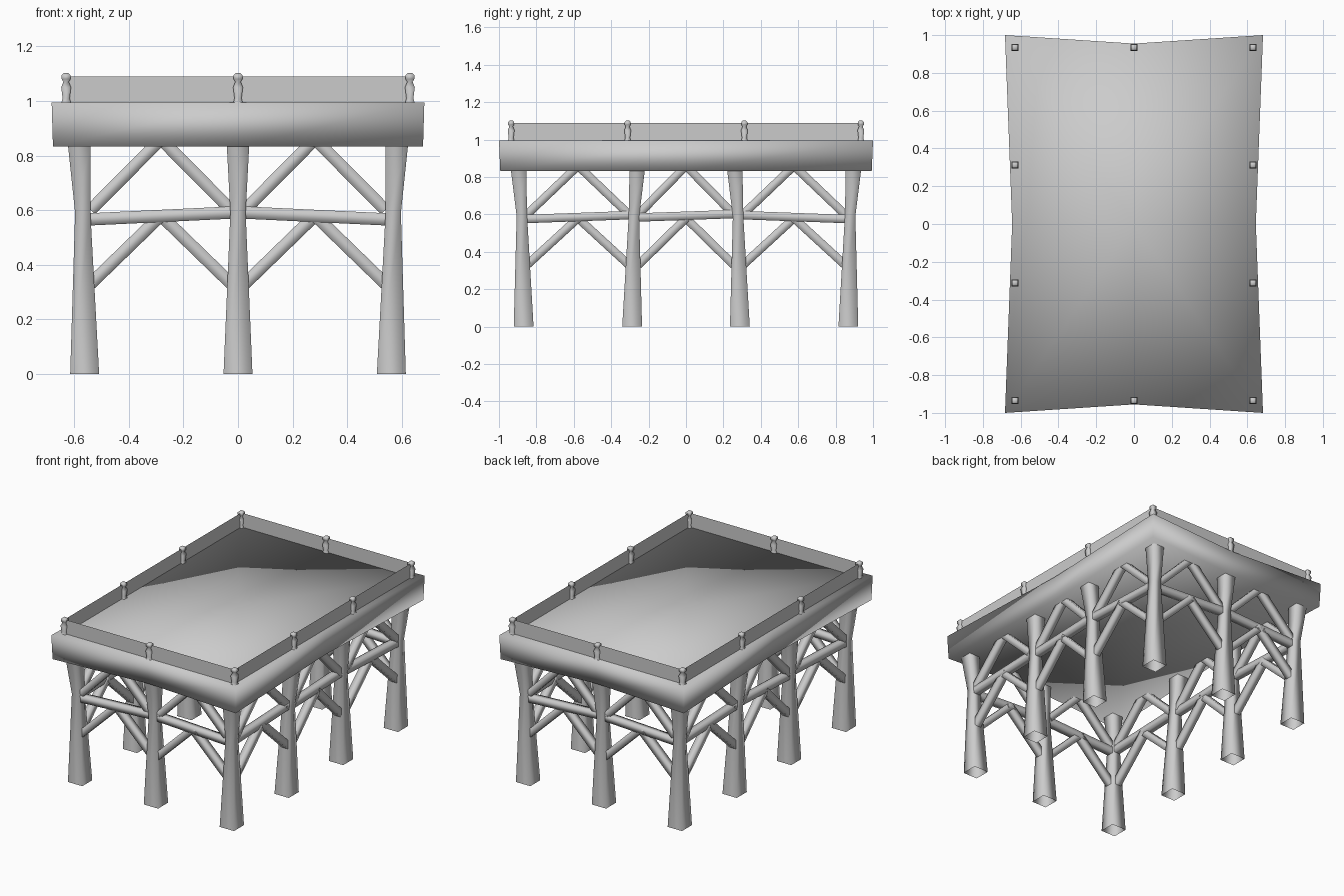
import bpy, bmesh
from mathutils import Vector

cube = bpy.data.objects.get("Cube")
if cube:
    bpy.data.objects.remove(cube, do_unlink=True)

grey = bpy.data.materials.new("plain_grey")
grey.use_nodes = True
grey.diffuse_color = (0.6, 0.6, 0.6, 1)
grey.node_tree.nodes["Principled BSDF"].inputs["Base Color"].default_value = (0.6, 0.6, 0.6, 1)

X, Y = Vector((1, 0, 0)), Vector((0, 1, 0))
UP = Vector((0, 0, 1))


def finish(name, bm, smooth=True, solid=True):
    if solid:
        bmesh.ops.recalc_face_normals(bm, faces=bm.faces)
    for f in bm.faces:
        f.smooth = smooth
    mesh = bpy.data.meshes.new(name)
    bm.to_mesh(mesh)
    bm.free()
    mesh.materials.append(grey)
    obj = bpy.data.objects.new(name, mesh)
    bpy.context.collection.objects.link(obj)


def loft(bm, rings, cap_top=False):
    """Skin square sections given as (centre, side axis, other axis, half width)."""
    rows = []
    for c, u, v, h in rings:
        rows.append([bm.verts.new(c + u * (h * a) + v * (h * b))
                     for a, b in ((-1, -1), (1, -1), (1, 1), (-1, 1))])
    for lo, hi in zip(rows, rows[1:]):
        for i in range(4):
            j = (i + 1) % 4
            bm.faces.new((lo[i], lo[j], hi[j], hi[i]))
    if cap_top:
        bm.faces.new(rows[-1])


def bar(bm, a, b, half=0.0225):
    """Square timber from a to b, kept upright."""
    a, b = Vector(a), Vector(b)
    d = (b - a).normalized()
    side = d.cross(UP).normalized()
    loft(bm, [(p, side, side.cross(d), half) for p in (a, b)])


# Deck: slab pinched at the middle of each side, fanned from its centre
bm = bmesh.new()
outline = [(-.683, -1), (0, -.955), (.683, -1), (.645, 0),
           (.683, 1), (0, .955), (-.683, 1), (-.645, 0)]
levels = []
for z, s in ((.833, .993), (.995, 1)):
    levels.append(([bm.verts.new((x * s, y * s, z)) for x, y in outline],
                   bm.verts.new((0, 0, z))))
(bottom, bottom_mid), (top, top_mid) = levels
for i in range(8):
    j = (i + 1) % 8
    bm.faces.new((bottom[i], bottom[j], top[j], top[i]))
    bm.faces.new((top[i], top[j], top_mid))
    bm.faces.new((bottom[j], bottom[i], bottom_mid))
finish("deck", bm)

# Columns: waisted square posts that lean outwards at the head
columns = [(x, y) for y in (-.868, .868) for x in (-.562, 0, .562)]
columns += [(x, y) for y in (-.288, .288) for x in (-.562, .562)]


def lean(x, y):
    sx = (x > 0) - (x < 0)
    sy = (y > 0) - (y < 0)
    return Vector((sx * .02, sy * (.027 if abs(y) > .5 else -.027), 0))


bm = bmesh.new()
for x, y in columns:
    base, tilt = Vector((x, y, 0)), lean(x, y)
    loft(bm, [(base, X, Y, .053),
              (base + tilt * .35 + UP * .59, X, Y, .028),
              (base + tilt + UP * .836, X, Y, .041)])
finish("columns", bm)

# Rails and paired diagonal braces for every bay around the frame
bays = []
for s in (-1, 1):
    for t in (-1, 1):
        bays.append(((t * .565, s * .875), (0, s * .875), .565, .592))
        bays.append(((s * .572, t * .875), (s * .572, t * .28), .575, .597))
    bays.append(((s * .572, -.28), (s * .572, .28), .583, .603))

rails, braces = bmesh.new(), bmesh.new()
for p, q, zp, zq in bays:
    p, q = Vector((*p, 0)), Vector((*q, 0))
    bar(rails, p + UP * zp, q + UP * zq)
    mid = (p + q) / 2
    for end in (p, q):
        foot = end + (mid - end).normalized() * .025
        bar(braces, foot + UP * .33, mid + UP * .58)
        bar(braces, foot + UP * .6, mid + UP * .86)
finish("rails", rails)
finish("braces", braces)

# Parapet: thin panels around the deck edge
bm = bmesh.new()
corners = [(-.63, -.935), (.63, -.935), (.63, .935), (-.63, .935)]
for (ax, ay), (bx, by) in zip(corners, corners[1:] + corners[:1]):
    bm.faces.new([bm.verts.new(v) for v in (
        (ax, ay, .99), (bx, by, .99), (bx, by, 1.09), (ax, ay, 1.09))])
finish("parapet", bm, smooth=False, solid=False)

# Parapet posts: small turned posts with a knob
bm = bmesh.new()
profile = [(.99, .018), (1.01, .013), (1.05, .018), (1.07, .010),
           (1.08, .016), (1.095, .016), (1.102, .009)]
spots = [(x, y) for y in (-.935, .935) for x in (-.63, 0, .63)]
spots += [(x, y) for y in (-.312, .312) for x in (-.63, .63)]
for x, y in spots:
    loft(bm, [(Vector((x, y, z)), X, Y, h) for z, h in profile], cap_top=True)
finish("parapet_posts", bm)
